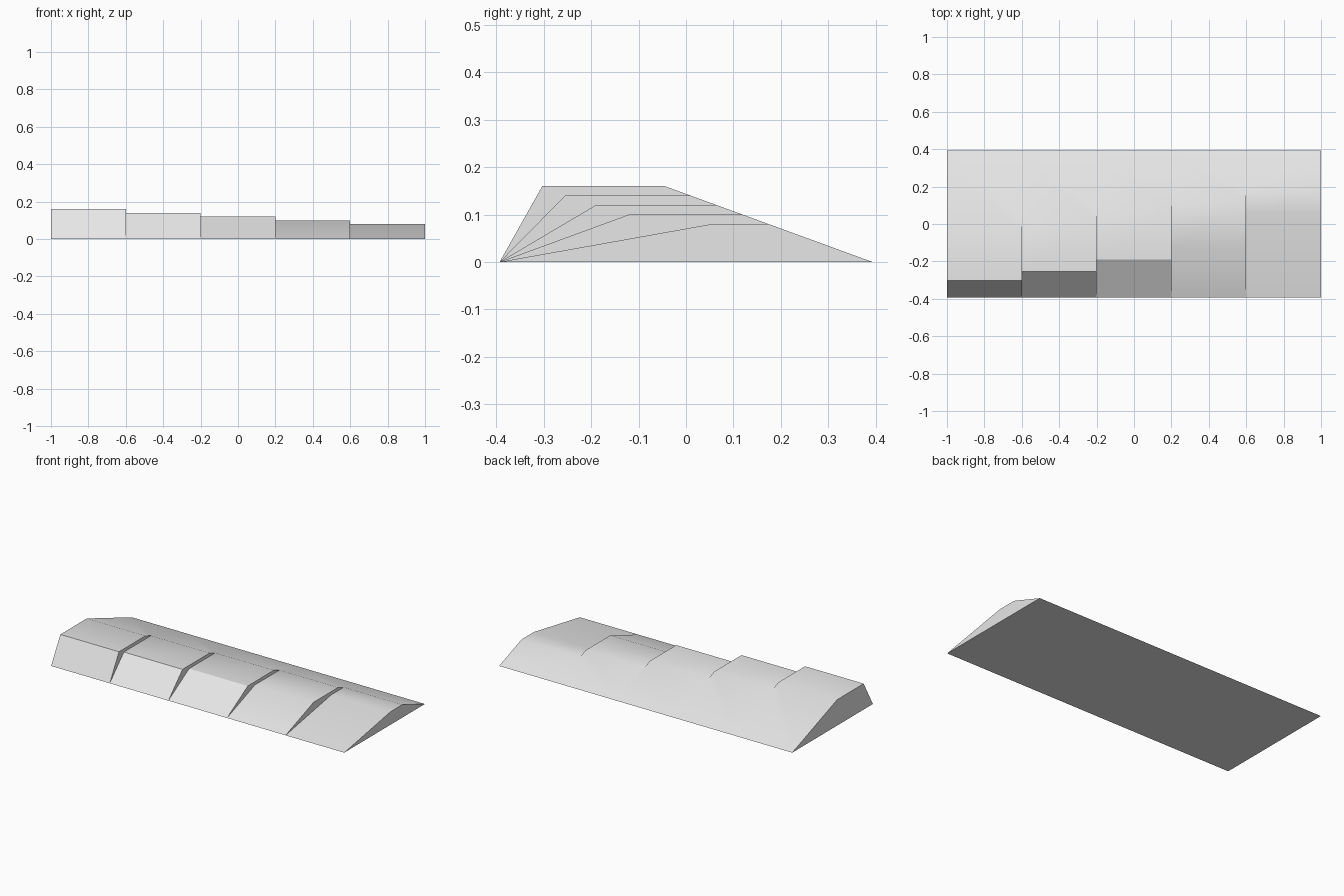
import bpy
import bmesh
import math

cube = bpy.data.objects.get("Cube")
if cube:
    bpy.data.objects.remove(cube, do_unlink=True)

# Plain grey surface
grey = bpy.data.materials.new("light_grey")
grey.use_nodes = True
colour = (0.8, 0.8, 0.8, 1.0)
grey.diffuse_color = colour
grey.node_tree.nodes["Principled BSDF"].inputs["Base Color"].default_value = colour

HALF_DEPTH = 0.393
SEGMENT = 0.4
BACK_RUN = 2.74  # depth of the back slope per unit of height

# Height and front crest position of each section, tallest first
sections = [(0.16, -0.303), (0.14, -0.255), (0.12, -0.19), (0.10, -0.12), (0.08, 0.055)]

bm = bmesh.new()
count = len(sections)
xs = [-1 + SEGMENT * i for i in range(count + 1)]

# Shared base edges
front = [bm.verts.new((x, -HALF_DEPTH, 0)) for x in xs]
rear = [bm.verts.new((x, HALF_DEPTH, 0)) for x in xs]

# Front and back crest corners at both ends of each section
crests = []
for i, (height, crest_y) in enumerate(sections):
    back_y = HALF_DEPTH - BACK_RUN * height
    crests.append([(bm.verts.new((x, crest_y, height)), bm.verts.new((x, back_y, height)))
                   for x in xs[i:i + 2]])

for i, ((f0, b0), (f1, b1)) in enumerate(crests):
    bm.faces.new((front[i], front[i + 1], f1, f0))        # front slope
    bm.faces.new((f0, f1, b1, b0))                        # flat top
    bm.faces.new((front[i], rear[i], rear[i + 1], front[i + 1]))  # underside
    if i + 1 < count:
        next_f, next_b = crests[i + 1][0]
        bm.faces.new((front[i + 1], next_f, next_b, b1, f1))      # step wall
        bm.faces.new((b0, b1, next_b, rear[i + 1], rear[i]))      # back slope
    else:
        bm.faces.new((b0, b1, rear[i + 1], rear[i]))
        bm.faces.new((front[i + 1], rear[i + 1], b1, f1))         # low end

# Tall end
f0, b0 = crests[0][0]
bm.faces.new((front[0], f0, b0, rear[0]))

bmesh.ops.recalc_face_normals(bm, faces=bm.faces)
mesh = bpy.data.meshes.new("stepped_ramp")
bm.to_mesh(mesh)
bm.free()
mesh.materials.append(grey)

ramp = bpy.data.objects.new("stepped_ramp", mesh)
bpy.context.collection.objects.link(ramp)
bpy.ops.object.select_all(action="DESELECT")
ramp.select_set(True)
bpy.context.view_layer.objects.active = ramp
bpy.ops.object.shade_smooth_by_angle(angle=math.radians(30))
